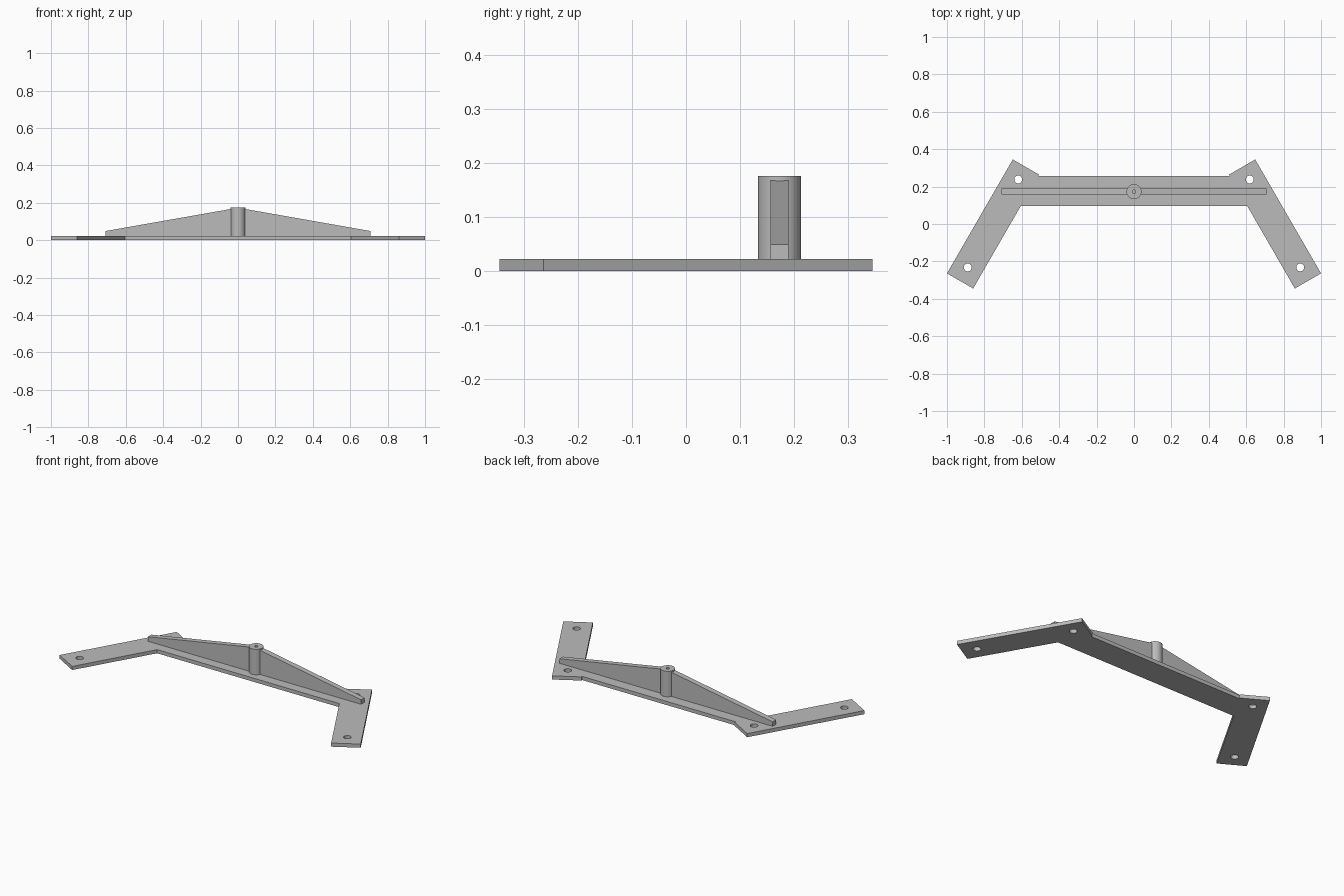
import bpy
from math import cos, sin, tau, radians, pi

cube = bpy.data.objects.get("Cube")
if cube:
    bpy.data.objects.remove(cube, do_unlink=True)

grey = bpy.data.materials.new("plain grey")
grey.use_nodes = True
colour = (0.5, 0.5, 0.5, 1)
grey.diffuse_color = colour
grey.node_tree.nodes["Principled BSDF"].inputs["Base Color"].default_value = colour

THICK = 0.022
POST_Y = 0.173


def circle(x, y, r, n=48):
    return [(x + r * cos(tau * i / n), y + r * sin(tau * i / n)) for i in range(n)]


def extruded(name, loops, depth, location, tilt=0):
    """Solid from closed outlines (inner loops are holes), centred on its depth."""
    curve = bpy.data.curves.new(name, "CURVE")
    curve.dimensions = "2D"
    curve.fill_mode = "BOTH"
    curve.extrude = depth / 2
    for loop in loops:
        spline = curve.splines.new("POLY")
        spline.points.add(len(loop) - 1)
        for point, (x, y) in zip(spline.points, loop):
            point.co = (x, y, 0, 1)
        spline.use_cyclic_u = True
    helper = bpy.data.objects.new(name + "_outline", curve)
    bpy.context.collection.objects.link(helper)
    graph = bpy.context.evaluated_depsgraph_get()
    mesh = bpy.data.meshes.new_from_object(helper.evaluated_get(graph))
    bpy.data.objects.remove(helper, do_unlink=True)
    mesh.materials.clear()
    mesh.materials.append(grey)
    obj = bpy.data.objects.new(name, mesh)
    bpy.context.collection.objects.link(obj)
    obj.location = location
    obj.rotation_euler.x = tilt
    bpy.ops.object.select_all(action="DESELECT")
    obj.select_set(True)
    bpy.context.view_layer.objects.active = obj
    bpy.ops.object.shade_smooth_by_angle(angle=radians(30))
    return obj


# Flat base plate: crossbar with two splayed arms and four screw holes
half = [(0.605, 0.097), (0.86, -0.345), (1.0, -0.264),
        (0.648, 0.345), (0.508, 0.264), (0.512, 0.257)]
outline = half + [(-x, y) for x, y in reversed(half)]
holes = [circle(side * x, y, 0.021)
         for side in (-1, 1) for x, y in ((0.619, 0.238), (0.889, -0.232))]
extruded("base_plate", [outline] + holes, THICK, (0, 0, THICK / 2))

# Hollow centre post
post_height = 0.153
extruded("centre_post", [circle(0, 0, 0.04), circle(0, 0, 0.009)],
         post_height, (0, POST_Y, THICK + post_height / 2))

# Tapered stiffening ribs running out from the post
for side, name in ((1, "left_rib"), (-1, "right_rib")):
    profile = [(side * 0.025, THICK), (side * 0.708, THICK),
               (side * 0.708, 0.049), (side * 0.025, 0.169)]
    extruded(name, [profile], 0.033, (0, POST_Y, 0), tilt=pi / 2)
